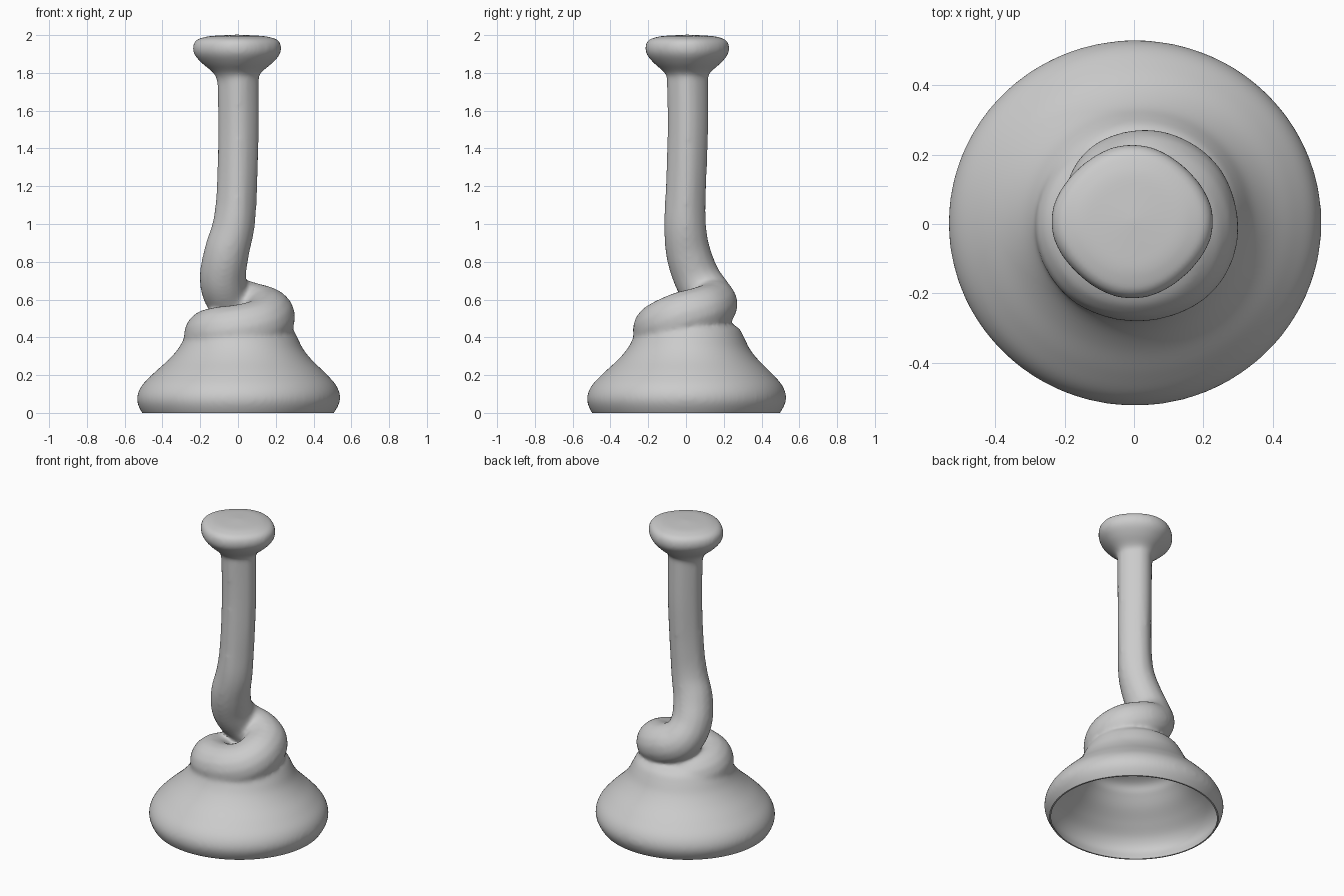
import bpy, bmesh, math
from mathutils import Vector

if "Cube" in bpy.data.objects:
    bpy.data.objects.remove(bpy.data.objects["Cube"])

grey = bpy.data.materials.new("soft_grey")
grey.use_nodes = True
colour = (0.6, 0.6, 0.6, 1)
grey.diffuse_color = colour
grey.node_tree.nodes["Principled BSDF"].inputs["Base Color"].default_value = colour


def smooth_path(points, steps=6):
    """Catmull-Rom interpolation through the points."""
    pts = [Vector(p) for p in points]
    pts = [pts[0] * 2 - pts[1]] + pts + [pts[-1] * 2 - pts[-2]]
    out = []
    for a, b, c, d in zip(pts, pts[1:], pts[2:], pts[3:]):
        for i in range(steps):
            t = i / steps
            out.append(0.5 * (2 * b + (c - a) * t + (2 * a - 5 * b + 4 * c - d) * t**2
                              + (3 * b - a - 3 * c + d) * t**3))
    return out + [pts[-2]]


def add_object(name, data):
    obj = bpy.data.objects.new(name, data)
    bpy.context.collection.objects.link(obj)
    return obj


def lathe(name, profile, sides=96):
    """Solid of revolution; the profile starts and ends on the axis."""
    bm = bmesh.new()
    verts = [bm.verts.new((r, 0, z)) for r, z in profile]
    edges = [bm.edges.new(pair) for pair in zip(verts, verts[1:])]
    bmesh.ops.spin(bm, geom=verts + edges, cent=(0, 0, 0), axis=(0, 0, 1),
                   angle=math.tau, steps=sides)
    bmesh.ops.remove_doubles(bm, verts=bm.verts, dist=0.0005)
    bmesh.ops.recalc_face_normals(bm, faces=bm.faces)
    mesh = bpy.data.meshes.new(name)
    bm.to_mesh(mesh)
    bm.free()
    return add_object(name, mesh)


def lean(obj, amount):
    """Shift the upper part slightly towards +x and +y."""
    for v in obj.data.vertices:
        shift = amount * max(v.co.z, 0)
        v.co.x += shift
        v.co.y += shift


def flatten_diagonals(obj, amount):
    """Draw the section in at its diagonals, fading out below the straight stem."""
    for v in obj.data.vertices:
        fade = min(max((v.co.z - 0.8) / 0.3, 0), 1)
        angle = math.atan2(v.co.y, v.co.x)
        v.co.xy *= 1 - amount * fade * math.sin(2 * angle) ** 2


def select(objs):
    bpy.ops.object.select_all(action="DESELECT")
    for o in objs:
        o.select_set(True)
    bpy.context.view_layer.objects.active = objs[0]


# Flared bell
bell_curve = smooth_path([(0.46, -0.05), (0.508, 0), (0.538, 0.07), (0.518, 0.14), (0.455, 0.21),
                          (0.38, 0.28), (0.33, 0.34), (0.298, 0.4), (0.265, 0.45), (0.19, 0.49)])
bell = lathe("bell", [(0, -0.05)] + [tuple(p) for p in bell_curve] + [(0, 0.51)])
lean(bell, 0.04)
bell.scale.y = 0.98

# Round knob on the top end
knob_curve = smooth_path([(0.1, 1.72), (0.118, 1.79), (0.185, 1.85), (0.225, 1.895),
                          (0.235, 1.935), (0.216, 1.975), (0.15, 1.995)])
knob = lathe("knob", [(0, 1.72)] + [tuple(p) for p in knob_curve] + [(0, 2.003)])
flatten_diagonals(knob, 0.045)
knob.location = (-0.005, 0.007, 0)
knob.scale.y = 0.95

# Stem bending into one descending coil: x, y, z, radius
stem_path = smooth_path([
    (0, 0.008, 1.8, 0.112), (0.002, 0.01, 1.5, 0.11), (-0.005, 0.0, 1.2, 0.109),
    (-0.022, -0.005, 1.0, 0.113), (-0.06, 0.012, 0.85, 0.12), (-0.08, 0.06, 0.71, 0.124),
    (-0.045, 0.125, 0.61, 0.127), (0.05, 0.145, 0.57, 0.128), (0.14, 0.088, 0.54, 0.132),
    (0.165, -0.02, 0.505, 0.138), (0.12, -0.11, 0.465, 0.138), (0.01, -0.145, 0.438, 0.138),
    (-0.1, -0.11, 0.425, 0.138), (-0.15, -0.01, 0.41, 0.138), (-0.11, 0.09, 0.395, 0.138),
    (0, 0.125, 0.38, 0.138), (0.1, 0.1, 0.36, 0.13)])
curve = bpy.data.curves.new("stem", "CURVE")
curve.dimensions = "3D"
curve.bevel_depth = 1
curve.bevel_resolution = 6
curve.use_fill_caps = True
spline = curve.splines.new("POLY")
spline.points.add(len(stem_path) - 1)
for point, p in zip(spline.points, stem_path):
    point.co = (p[0], p[1], p[2], 1)
    point.radius = p[3]
stem = add_object("stem", curve)
select([stem])
bpy.ops.object.convert(target="MESH")
stem = bpy.context.view_layer.objects.active
flatten_diagonals(stem, 0.08)

# Cutter: hollow of the bell and the flat standing plane
hollow_curve = smooth_path([(0.498, 0), (0.522, 0.07), (0.5, 0.135), (0.436, 0.2), (0.362, 0.265),
                            (0.308, 0.325), (0.26, 0.38), (0.13, 0.425)])
hollow = lathe("hollow_cutter", [(0, -0.3), (0.8, -0.3), (0.8, 0)]
               + [tuple(p) for p in hollow_curve] + [(0, 0.435)])
lean(hollow, 0.04)
hollow.scale.y = 0.98
hollow.hide_render = True

# Melt the parts together, then hollow the bell
select([stem, bell, knob])
bpy.ops.object.join()
body = bpy.context.view_layer.objects.active
body.name = "plunger_body"
remesh = body.modifiers.new("melt", "REMESH")
remesh.mode = "VOXEL"
remesh.voxel_size = 0.011
relax = body.modifiers.new("relax", "SMOOTH")
relax.factor = 0.5
relax.iterations = 18
cut = body.modifiers.new("hollow", "BOOLEAN")
cut.operation = "DIFFERENCE"
cut.object = hollow
bpy.ops.object.convert(target="MESH")
bpy.data.objects.remove(hollow)

body.data.materials.clear()
body.data.materials.append(grey)
select([body])
bpy.ops.object.shade_smooth_by_angle(angle=math.radians(40))
